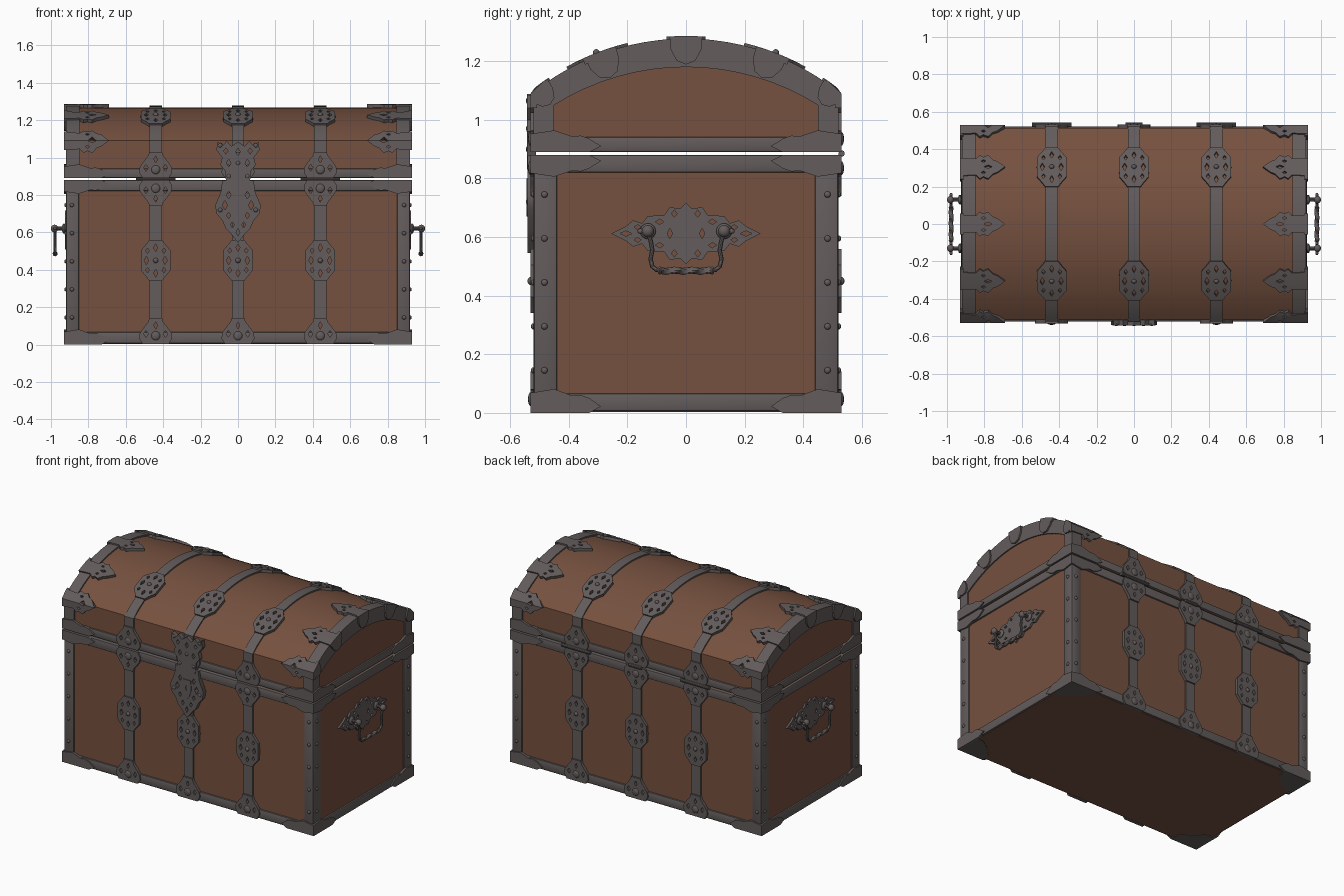
import bpy, bmesh, math
from mathutils import Vector, Matrix

if "Cube" in bpy.data.objects:
    bpy.data.objects.remove(bpy.data.objects["Cube"])

# Main dimensions: wood half width/depth, lid crease height, lid arc
E, W, CR, APEX = 0.912, 0.512, 1.09, 1.268
SAG = APEX - CR
R = (W * W + SAG * SAG) / (2 * SAG)
ZC = APEX - R
A = math.asin(W / R)
S_TOP = CR + A * R                      # unrolled length up to the ridge
S_MED = CR + (A - math.asin(0.3 / R)) * R


def material(name, rgb):
    m = bpy.data.materials.new(name)
    m.diffuse_color = (*rgb, 1)
    m.use_nodes = True
    m.node_tree.nodes["Principled BSDF"].inputs["Base Color"].default_value = m.diffuse_color
    return m


WOOD = material("brown_wood", (0.18, 0.082, 0.05))
IRON = material("dark_iron", (0.125, 0.106, 0.106))
parts = {}


def add(name, bm):
    """Append a temporary bmesh to a named part."""
    bmesh.ops.recalc_face_normals(bm, faces=bm.faces[:])
    me = bpy.data.meshes.new("tmp")
    bm.to_mesh(me)
    bm.free()
    parts.setdefault(name, bmesh.new()).from_mesh(me)
    bpy.data.meshes.remove(me)


def front(sy):
    """Map (x, unrolled height, offset) on to front (1) or back (-1) and lid."""
    def f(u, s, h):
        if s <= CR + 1e-5:
            return (u, -sy * (W + h), s)
        a = A - (s - CR) / R
        return (u, -sy * (R + h) * math.sin(a), ZC + (R + h) * math.cos(a))
    return f


def end(sx):
    return lambda u, v, h: (sx * (E + h), u, v)


def plate(name, outline, f, h0, h1, holes=(), cuts=()):
    """Flat outline with diamond holes, thickened and mapped on to a surface."""
    bm = bmesh.new()
    for loop in [outline] + [[(x + a, y), (x, y + b), (x - a, y), (x, y - b)] for x, y, a, b in holes]:
        vs = [bm.verts.new((p[0], p[1], 0)) for p in loop]
        for i in range(len(vs)):
            bm.edges.new((vs[i - 1], vs[i]))
    bmesh.ops.triangle_fill(bm, use_beauty=True, edges=bm.edges[:], normal=(0, 0, 1))
    for c in cuts:
        bmesh.ops.bisect_plane(bm, geom=bm.verts[:] + bm.edges[:] + bm.faces[:],
                               plane_co=(0, c, 0), plane_no=(0, 1, 0))
    ret = bmesh.ops.extrude_face_region(bm, geom=bm.faces[:])
    for g in ret["geom"]:
        if isinstance(g, bmesh.types.BMVert):
            g.co.z = 1
    for v in bm.verts:
        v.co = f(v.co.x, v.co.y, h0 + (h1 - h0) * v.co.z)
    add(name, bm)


def box(name, lo, hi, bevel=0.008):
    bm = bmesh.new()
    bmesh.ops.create_cube(bm, size=1)
    for v in bm.verts:
        v.co = [(a + b) / 2 + c * (b - a) for a, b, c in zip(lo, hi, v.co)]
    if bevel:
        bmesh.ops.bevel(bm, geom=bm.edges[:], offset=bevel, segments=2, profile=0.5, affect='EDGES')
    add(name, bm)


def ball(name, p, r):
    bm = bmesh.new()
    bmesh.ops.create_uvsphere(bm, u_segments=12, v_segments=8, radius=1,
                              matrix=Matrix.Translation(p) @ Matrix.Diagonal((*r, 1)))
    add(name, bm)


def tube(name, pts, r, n=10, lobes=0, twist=0, ref=(1, 0, 0)):
    bm, rings, ref = bmesh.new(), [], Vector(ref)
    pts = [Vector(p) for p in pts]
    for i, p in enumerate(pts):
        t = (pts[min(i + 1, len(pts) - 1)] - pts[max(i - 1, 0)]).normalized()
        side = t.cross(ref)
        ring = []
        for k in range(n):
            q = k * math.tau / n
            rad = r * (1 + 0.25 * math.cos(lobes * q + twist * i)) if lobes else r
            ring.append(bm.verts.new(p + (ref * math.cos(q) + side * math.sin(q)) * rad))
        rings.append(ring)
    for a, b in zip(rings, rings[1:]):
        for k in range(n):
            bm.faces.new((a[k - 1], a[k], b[k], b[k - 1]))
    bm.faces.new(rings[0])
    bm.faces.new(rings[-1])
    add(name, bm)


def sym(half):
    return half + [(-u, v) for u, v in reversed(half) if u > 0]


def moved(pts, du, dv, su=1, sv=1):
    return [(du + su * p[0], dv + sv * p[1], *p[2:]) for p in pts]


def both(holes):
    return [(s * x, y, a, b) for x, y, a, b in holes for s in ((1, -1) if x else (1,))]


# Wooden chest body and arched lid
box("chest_body", (-E, -W, 0.003), (E, W, 0.88), 0)
arc = [CR + i * (S_TOP - CR) / 14 for i in range(15)]


def arch(h, base):
    half = [front(1)(0, s, h)[1:] for s in [base] + arc]
    return half + [(-y, z) for y, z in reversed(half[:-1])]


plate("chest_lid", arch(0, 0.89), lambda u, v, h: (h, u, v), -E, E)

# Iron rails around the base, body rim and lid rim
for name, z0, z1 in (("base_rail", 0.006, 0.066), ("body_rim", 0.82, 0.88), ("lid_rim", 0.89, 0.942)):
    box(name, (-0.922, -0.522, z0), (0.922, 0.522, z1))

# Strap medallions, flared strap feet and lid leaves (outlines and holes)
MED = sym([(.034, .11), (.05, .088), (.078, .055), (.08, 0), (.078, -.055), (.05, -.088), (.034, -.11)])
MED_H = both([(.05, 0, .012, .022), (0, .068, .011, .02), (0, -.068, .011, .02), (.044, .052, .01, .014), (.044, -.052, .01, .014)])
FOOT = sym([(.07, .0), (.088, .03), (.085, .06), (.06, .095), (.04, .12), (.034, .14)])
FOOT_H = both([(.052, .055, .012, .018), (0, .1, .01, .018)])
LEAF = [(0, .05), (.085, .045), (.105, .066), (.125, .055), (.15, .066), (.175, .04), (.2, .03), (.24, 0)]
LEAF += [(t, -w) for t, w in reversed(LEAF[:-1])]
LEAF_H = [(.15, 0, .022, .01), (.125, .032, .012, .008), (.125, -.032, .012, .008)]
BRACKET = [(0, 0), (0, .062), (.08, .074), (.14, .054), (.17, .056), (.2, .046), (.24, .02), (.2, 0)]
TAB = sym([(.056, 0), (.052, .045), (.032, .082), (0, .095)])
CUTS = [CR] + [CR + .046 * i for i in range(1, 13)]

for sy in (1, -1):
    f = front(sy)
    for x in (-.44, 0, .44):
        # Straps between the plates
        for a, b in ((.12, .36), (.54, .77), (1.02, S_MED - .095), (S_MED + .095, S_TOP)):
            plate("iron_straps", [(x - .033, a), (x + .033, a), (x + .033, b), (x - .033, b)], f, -.004, .009, cuts=CUTS)
        for s in (.45, S_MED):
            plate("strap_medallions", moved(MED, x, s), f, -.004, .018, moved(MED_H, x, s), CUTS)
            ball("strap_medallions", f(x, s, .017), (.014, .012, .014))
        for z, d in ((.002, 1), (.88, -1), (.89, 1)):
            plate("strap_feet", moved(FOOT, x, z, 1, d), f, -.004, .019, moved(FOOT_H, x, z, 1, d))
            ball("strap_feet", f(x, z + d * .045, .018), (.024, .009, .024))
    for sx in (1, -1):
        # Corner posts with rivets
        x0, x1 = sorted((sx * .85, sx * .92))
        y0, y1 = sorted((-sy * .44, -sy * .52))
        box("corner_posts", (x0, y0, .01), (x1, y1, .875))
        for z in (.145, .295, .445, .595, .745):
            ball("post_rivets", (sx * .888, -sy * .52, z), (.011, .009, .011))
            ball("post_rivets", (sx * .92, -sy * .483, z), (.009, .011, .011))
        # Corner brackets on rails
        for z, d in ((0, 1.1), (.88, -1), (.89, 1)):
            plate("corner_brackets", moved(BRACKET, sx * .93, z, -sx, d), f, .003, .018)
            plate("corner_brackets", moved(BRACKET, -sy * .53, z, sy, d), end(sx), .003, .018)
        # Curved plate under each bottom corner
        foot = [(.93, .53), (.73, .53), (.74, .47), (.81, .4), (.87, .36), (.93, .35)]
        plate("bottom_corners", [(sx * a, sy * b) for a, b in foot], lambda u, v, h: (u, v, h), 0, .008)
        # Leaves on the lid, at the crease and half way up
        for s in (CR, S_MED):
            pts = [(sx * (.93 - t), s + w) for t, w in LEAF]
            hol = [(sx * (.93 - t), s + w, a, b) for t, w, a, b in LEAF_H]
            plate("lid_leaves", pts, f, -.004, .018, hol, CUTS)

for sx in (1, -1):
    # Ridge leaf: a tangent plate across the top of the lid
    plate("lid_leaves", [(sx * (.93 - t), w) for t, w in LEAF],
          lambda u, v, h: (u, v, ZC + math.sqrt((R + h) ** 2 - v * v)), -.004, .018,
          [(sx * (.93 - t), w, a, b) for t, w, a, b in LEAF_H], [-.03, 0, .03])
    # Arched end band
    n = 16
    inner_r, inner_c = .844, .336
    a0 = math.asin(.45 / inner_r)
    inner = [(.45, .9)] + [(inner_r * math.sin(a), inner_c + inner_r * math.cos(a))
                           for a in [a0 - 2 * a0 * i / n for i in range(n + 1)]] + [(-.45, .9)]
    plate("lid_end_bands", arch(.009, .9) + inner, end(sx), -.065, .008)
    # Rounded tabs folded over the band
    for a in (-.65, -.355, 0, .355, .65):
        k = .8 if abs(a) > .5 else 1

        def tab(u, v, h, a=a, k=k):
            r = R + .016 - v * k
            y = r * math.sin(a) + u * k * math.cos(a)
            return (sx * (E + h), max(-.528, min(.528, y)), ZC + r * math.cos(a) - u * k * math.sin(a))
        plate("band_tabs", TAB, tab, 0, .018)

    # Handle back plate
    q = [(0, .105), (.02, .085), (.055, .09), (.075, .062), (.13, .06), (.15, .035), (.18, .045), (.205, .025), (.255, 0)]
    outline = sym(q + [(u, -v) for u, v in reversed(q[:-1])])
    holes = both([(.205, 0, .02, .009), (.165, .022, .012, .008), (.165, -.022, .012, .008), (.09, .04, .014, .009),
                  (.09, -.04, .014, .009), (.04, .068, .01, .012), (.04, -.068, .01, .012), (.055, 0, .009, .018)])
    plate("handle_plates", moved(outline, 0, .612), end(sx), -.004, .012, moved(holes, 0, .612))
    # Handle posts, hanging bail and twisted grip
    X = sx * .978
    for sy in (1, -1):
        y = sy * .13
        tube("handle_posts", [(sx * .91, y, .62), (X, y, .62)], .011, ref=(0, 0, 1))
        ball("handle_posts", (sx * .93, y, .62), (.012, .027, .027))
        ball("handle_posts", (sx * .981, y, .62), (.019, .021, .021))
        ball("handle_posts", (X, sy * .155, .62), (.009, .011, .009))
        tube("handle_bails", [(X, sy * a, z) for a, z in
             ((.13, .615), (.12, .585), (.115, .555), (.121, .525), (.115, .5), (.1, .488), (.075, .485))], .008)
        ball("handle_bails", (X, sy * .09, .486), (.013, .007, .014))
    tube("handle_grips", [(X, -.085 + .17 * i / 40, .485) for i in range(41)], .011, 12, 3, .45)

# Lock plate on the body
f = front(1)
plate("lock_plate", sym([(.085, .878), (.09, .82), (.122, .745), (.115, .7), (.085, .665), (.065, .62), (.04, .595), (0, .545)]),
      f, .0, .028, both([(.07, .745, .014, .025), (.05, .69, .01, .018), (.05, .8, .012, .02), (0, .6, .01, .02), (.03, .64, .01, .016)]))
plate("lock_plate", sym([(.03, .8), (.035, .74), (.02, .69), (0, .67)]), f, .02, .032, [(0, .745, .008, .02)])
# Crowned hasp on the lid, overlapping the lock
plate("lock_hasp", sym([(.06, .83), (.07, .93), (.095, .96), (.085, 1.0), (.115, 1.04), (.11, 1.085), (.08, 1.065),
                        (.06, 1.088), (.035, 1.06), (0, 1.085)]),
      f, .0, .03, both([(.05, .97, .012, .02), (0, 1.03, .012, .02), (.065, 1.035, .012, .016)]))
for x, z in ((-.05, .9), (.05, .9), (0, .97), (-.095, 1.065), (.095, 1.065), (-.095, .72), (.095, .72)):
    ball("lock_rivets", f(x, z, .027), (.012, .007, .012))

# Hinge knuckles along the back seam
for x, w in ((-.44, .105), (0, .045), (.44, .105)):
    tube("back_hinges", [(x - w, .531, .885), (x + w, .531, .885)], .011, ref=(0, 0, 1))

# Turn every part into an object
for name, bm in parts.items():
    me = bpy.data.meshes.new(name)
    for face in bm.faces:
        face.smooth = True
    bm.to_mesh(me)
    bm.free()
    me.set_sharp_from_angle(angle=math.radians(35))
    me.materials.append(WOOD if name in ("chest_body", "chest_lid") else IRON)
    bpy.context.collection.objects.link(bpy.data.objects.new(name, me))
